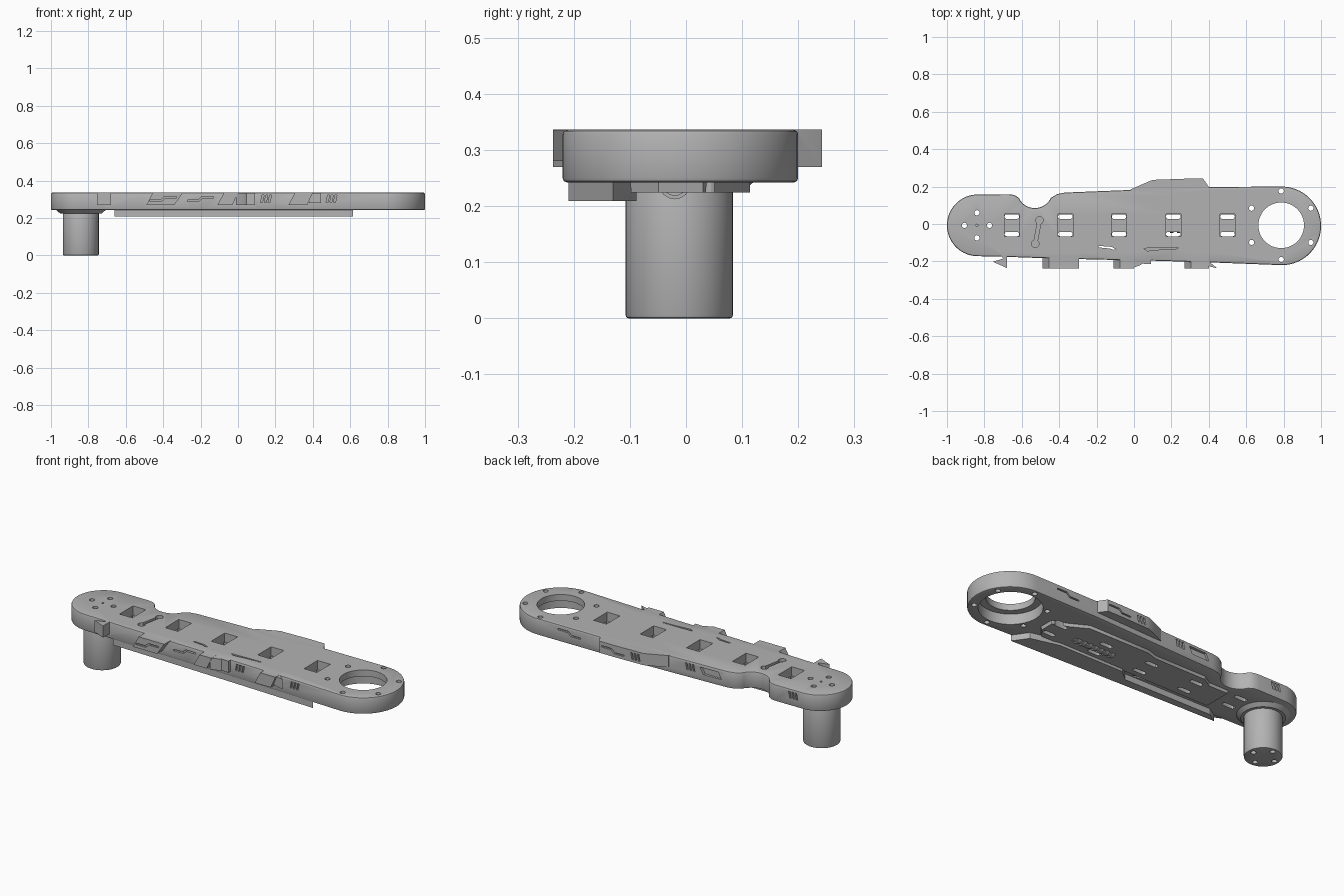
import bpy, bmesh, math

if "Cube" in bpy.data.objects:
    bpy.data.objects.remove(bpy.data.objects["Cube"])

TOP, BASE = 0.336, 0.242

metal = bpy.data.materials.new("plain_grey")
metal.diffuse_color = (0.45, 0.45, 0.45, 1)
metal.use_nodes = True
metal.node_tree.nodes["Principled BSDF"].inputs["Base Color"].default_value = metal.diffuse_color


def arc(cx, cy, r, a0, a1, n):
    return [(cx + r * math.cos(math.radians(a0 + (a1 - a0) * i / n)),
             cy + r * math.sin(math.radians(a0 + (a1 - a0) * i / n))) for i in range(n + 1)]


def prism(name, pts, lo, hi, axis='z', taper=1.0):
    """Extrude an outline between lo and hi along z, or an x-z outline along y."""
    bm = bmesh.new()
    put = (lambda p, t: (p[0], p[1], t)) if axis == 'z' else (lambda p, t: (p[0], t, p[1]))
    cx = sum(p[0] for p in pts) / len(pts)
    cy = sum(p[1] for p in pts) / len(pts)
    a = [bm.verts.new(put((cx + (p[0] - cx) * taper, cy + (p[1] - cy) * taper), lo)) for p in pts]
    b = [bm.verts.new(put(p, hi)) for p in pts]
    bm.faces.new(a)
    bm.faces.new(b)
    for i in range(len(pts)):
        j = (i + 1) % len(pts)
        bm.faces.new((a[i], a[j], b[j], b[i]))
    bmesh.ops.recalc_face_normals(bm, faces=bm.faces)
    me = bpy.data.meshes.new(name)
    bm.to_mesh(me)
    bm.free()
    me.materials.append(metal)
    ob = bpy.data.objects.new(name, me)
    bpy.context.collection.objects.link(ob)
    return ob


def disc(name, x, y, r, lo, hi, n=24, taper=1.0):
    return prism(name, arc(x, y, r, 0, 360, n)[:-1], lo, hi, 'z', taper)


def rect(x0, x1, y0, y1):
    return [(x0, y0), (x1, y0), (x1, y1), (x0, y1)]


def pill(x, y, w, h):
    k = w / 2 - h / 2
    return arc(x + k, y, h / 2, -90, 90, 6) + arc(x - k, y, h / 2, 90, 270, 6)


def apply(ob, kind, **settings):
    bpy.ops.object.select_all(action='DESELECT')
    bpy.context.view_layer.objects.active = ob
    ob.select_set(True)
    m = ob.modifiers.new(kind, kind)
    for k, v in settings.items():
        setattr(m, k, v)
    bpy.ops.object.modifier_apply(modifier=m.name)


def combine(ob, others, op):
    for o in others:
        apply(ob, 'BOOLEAN', operation=op, solver='EXACT', object=o)
        bpy.data.objects.remove(o)


# Main plate with two round ends and a scooped notch
outline = (arc(-0.835, -0.007, 0.165, 90, 270, 32)
           + [(-0.70, -0.175), (-0.5, -0.182), (-0.2, -0.19), (0.1, -0.196), (0.4, -0.205)]
           + arc(0.79, -0.01, 0.21, -90, 90, 40)
           + [(0.4, 0.198), (-0.02, 0.182), (-0.37, 0.168), (-0.41, 0.16)]
           + arc(-0.53, 0.18, 0.095, -25, -155, 16)
           + [(-0.64, 0.155), (-0.67, 0.159)])
plate = prism("arm_plate", outline, BASE, TOP)
apply(plate, 'BEVEL', width=0.008, segments=2, limit_method='ANGLE',
      angle_limit=math.radians(60))

# Side pods, rear bulge and underside slabs
Z0 = 0.27
pods = [
    prism("rear_bulge", [(-0.02, 0.15), (0.42, 0.15), (0.40, 0.198), (0.37, 0.242),
                         (0.27, 0.242), (0.10, 0.236), (0.05, 0.215), (-0.02, 0.184)], Z0, TOP),
    prism("front_fin", [(-0.755, -0.202), (-0.68, -0.235), (-0.68, -0.15), (-0.72, -0.15),
                        (-0.70, -0.185)], Z0, TOP),
    prism("front_pod_slope", [(-0.01, -0.15), (-0.01, -0.235), (0.03, -0.222), (0.045, -0.212),
                              (0.09, -0.215), (0.09, -0.15)], Z0, TOP - 0.001),
    prism("front_pod_tail", [(0.38, -0.15), (0.38, -0.22), (0.445, -0.237), (0.40, -0.2)],
          Z0 + 0.01, TOP - 0.001),
]
for x0, x1, x2, x3 in ((-0.49, -0.34, -0.295, -0.455), (-0.11, -0.03, 0.0, -0.075),
                       (0.27, 0.37, 0.40, 0.305)):
    pods.append(prism("front_pod", [(x0, Z0), (x1, Z0), (x2, TOP), (x3, TOP)],
                      -0.237, -0.15, 'y'))
slabs = [
    prism("underside_slab", [(-0.56, -0.10), (0.52, -0.10), (0.56, -0.05), (0.56, 0.03),
                             (0.48, 0.06), (0.38, 0.115), (0.0, 0.115), (-0.06, 0.095),
                             (-0.38, 0.095), (-0.44, 0.06), (-0.56, 0.06)],
          0.224, 0.26, 'z', 0.985),
    prism("underside_rail", [(-0.66, -0.172), (-0.45, -0.176), (0.1, -0.192), (0.615, -0.209),
                             (0.56, -0.13), (0.40, -0.088), (0.0, -0.088), (-0.06, -0.14),
                             (-0.6, -0.135)], 0.209, 0.262),
]
combine(plate, pods + slabs, 'UNION')

cuts = []
# Large ring opening with a wider counterbore below
RX, RY = 0.787, -0.007
cuts += [disc("cut", RX, RY, 0.122, 0.1, 0.5, 48), disc("cut", RX, RY, 0.160, 0.1, 0.300, 48)]
for k in range(6):
    a = math.radians(30 + 60 * k)
    cuts.append(disc("cut", RX + 0.183 * math.cos(a), RY + 0.183 * math.sin(a), 0.014, 0.1, 0.5, 16))

# Bolt holes above the post
PX, PY = -0.84, -0.007


def post_holes():
    return [disc("cut", PX + 0.067 * dx, PY + 0.067 * dy, 0.014, -0.1, 0.5, 16)
            for dx, dy in ((1, 0), (-1, 0), (0, 1), (0, -1))]


cuts += post_holes() + [disc("cut", PX, PY, 0.006, 0.32, 0.5, 10)]

# Square pockets with a through slot at either end
for x in (-0.653, -0.367, -0.08, 0.21, 0.50):
    cuts.append(prism("cut", rect(x - 0.04, x + 0.04, -0.068, 0.053), 0.285, 0.5))
    cuts += [prism("cut", pill(x, y, 0.078, 0.024), 0.1, 0.5) for y in (0.039, -0.054)]

# Dumbbell engraving and long slits in the deck
d = math.degrees(math.atan2(-0.125, -0.023))
cuts.append(prism("cut", arc(-0.505, 0.02, 0.02, d + 28, d + 332, 14)
                  + arc(-0.528, -0.105, 0.02, d + 208, d + 512, 14), 0.318, 0.5))
cuts.append(prism("cut", [(-0.19, -0.117), (-0.12, -0.122), (-0.095, -0.136), (-0.11, -0.138),
                          (-0.13, -0.131), (-0.19, -0.125)], 0.1, 0.5))
cuts.append(prism("cut", [(0.05, -0.130), (0.235, -0.126), (0.235, -0.132), (0.15, -0.136),
                          (0.07, -0.144)], 0.275, 0.5))


# Slanted vents and stepped grooves on the sides
def vent(x, y0, y1):
    for k in (-1, 0, 1):
        u = x + 0.02 * k
        cuts.append(prism("cut", [(u - 0.009, 0.284), (u + 0.001, 0.284),
                                  (u + 0.009, 0.322), (u - 0.001, 0.322)], y0, y1, 'y'))


def groove(x, y0, y1):
    step = [(0, 0), (.06, 0), (.08, .018), (.14, .018), (.14, .026), (.076, .026), (.056, .008), (0, .008)]
    cuts.append(prism("cut", [(x + p[0], 0.288 + p[1]) for p in step], y0, y1, 'y'))


vent(0.15, -0.3, -0.187)
vent(0.50, -0.3, -0.198)
vent(0.15, 0.228, 0.3)
vent(-0.15, 0.166, 0.3)
vent(-0.78, 0.148, 0.3)
groove(-0.47, -0.3, -0.227)
groove(-0.27, -0.3, -0.176)
groove(0.52, 0.188, 0.3)
groove(0.22, 0.232, 0.3)
cuts.append(prism("cut", [(-0.34, 0.28), (-0.23, 0.28), (-0.21, 0.318), (-0.32, 0.318)],
                  0.158, 0.3, 'y'))
combine(plate, cuts, 'DIFFERENCE')

# Post with a rounded foot, and its tapered collar
post = disc("post", PX, -0.012, 0.0955, 0.0, 0.25, 48)
apply(post, 'BEVEL', width=0.005, segments=2, limit_method='ANGLE', angle_limit=math.radians(60))
combine(post, post_holes(), 'DIFFERENCE')
collar = disc("post_collar", PX, -0.012, 0.135, 0.224, 0.245, 48, 0.82)
combine(collar, post_holes(), 'DIFFERENCE')

# Ribbed half-round conduit under the deck
conduit = []
for i in range(14):
    x = 0.13 + i * 0.018
    pts = arc(0, 0, 0.028 if i % 2 == 0 else 0.022, 0, 360, 16)[:-1]
    ob = prism("conduit_rib", pts, -0.009, 0.009)
    ob.rotation_euler = (0, math.pi / 2, 0)
    ob.location = (x, -0.02, 0.24)
    conduit.append(ob)

for ob in [plate, post, collar] + conduit:
    bpy.ops.object.select_all(action='DESELECT')
    bpy.context.view_layer.objects.active = ob
    ob.select_set(True)
    bpy.ops.object.shade_smooth_by_angle(angle=math.radians(30))
